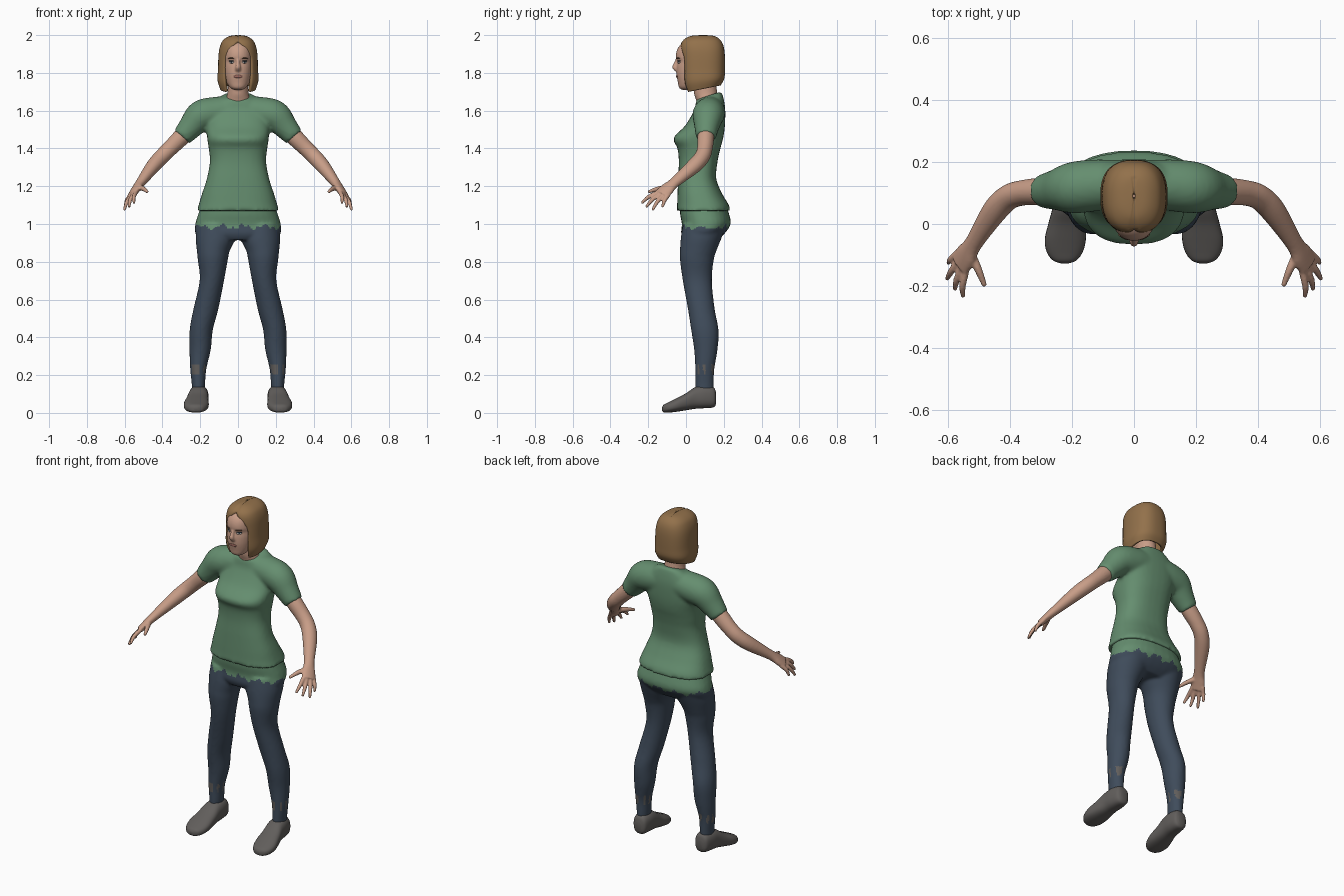
import bpy, bmesh, math
from mathutils import Vector, Matrix
from mathutils.bvhtree import BVHTree

cube = bpy.data.objects.get("Cube")
if cube:
    bpy.data.objects.remove(cube, do_unlink=True)


def material(name, *rgb):
    m = bpy.data.materials.new(name)
    m.use_nodes = True
    m.diffuse_color = (*rgb, 1)
    m.node_tree.nodes["Principled BSDF"].inputs["Base Color"].default_value = (*rgb, 1)
    return m


GREEN = material("shirt green", .13, .27, .16)
DENIM = material("denim blue", .05, .072, .105)
SKIN = material("skin", .58, .34, .245)
HAIR = material("hair brown", .29, .165, .07)
GREY = material("shoe grey", .12, .112, .106)
WHITE = material("eye white", .5, .45, .42)
DARK = material("eye dark", .03, .045, .06)
BROW = material("brow brown", .14, .075, .045)
LIP = material("lip", .38, .16, .13)


def spline(rows, k=5):
    """Smoothly interpolate rows of numbers."""
    out = []
    for i in range(len(rows) - 1):
        four = [rows[max(i - 1, 0)], rows[i], rows[i + 1], rows[min(i + 2, len(rows) - 1)]]
        for j in range(k):
            t = j / k
            out.append([.5 * (2 * b + (c - a) * t + (2*a - 5*b + 4*c - d) * t**2
                              + (3*b - a - 3*c + d) * t**3) for a, b, c, d in zip(*four)])
    return out + [list(rows[-1])]


def power(v, e):
    return math.copysign(abs(v) ** (2 / e), v)


def loft(bm, frames, e=2.0, n=32):
    """Skin a stack of rings given as (centre, half axis, half axis)."""
    rings = []
    for c, u, v in frames:
        angles = [2 * math.pi * i / n for i in range(n)]
        rings.append([bm.verts.new(c + u * power(math.cos(a), e) + v * power(math.sin(a), e))
                      for a in angles])
    for a, b in zip(rings, rings[1:]):
        for i in range(n):
            bm.faces.new((a[i], a[(i + 1) % n], b[(i + 1) % n], b[i]))
    bm.faces.new(rings[0])
    bm.faces.new(rings[-1])


def stack(bm, rows, e=2.0):
    """Level rings: height, x min, x max, y front, y back, tilt."""
    frames = []
    for z, x0, x1, y0, y1, tilt in spline(rows):
        h = (y1 - y0) / 2
        frames.append((Vector(((x0 + x1) / 2, (y0 + y1) / 2, z)),
                       Vector(((x1 - x0) / 2, 0, 0)), Vector((0, h, h * tilt))))
    loft(bm, frames, e)


def centred(rows):
    return [(z, -w, w, y0, y1, t) for z, w, y0, y1, t in rows]


def tube(bm, rows, side, n=20):
    """Limb along a path: x, y, z, width radius, thickness radius."""
    rows = spline(rows)
    pts = [Vector(r[:3]) for r in rows]
    frames = []
    for i, r in enumerate(rows):
        t = (pts[min(i + 1, len(pts) - 1)] - pts[max(i - 1, 0)]).normalized()
        u = (side - t * side.dot(t)).normalized()
        frames.append((pts[i], u * r[3], t.cross(u) * r[4]))
    loft(bm, frames, n=n)


def add_object(name, mesh, mats):
    mesh.name = name
    mesh.materials.clear()
    for m in mats:
        mesh.materials.append(m)
    ob = bpy.data.objects.new(name, mesh)
    bpy.context.collection.objects.link(ob)
    mesh.polygons.foreach_set("use_smooth", [True] * len(mesh.polygons))
    return ob


def finish(name, bm, mats, voxel=0, smooth=4, shell=0):
    """Fuse overlapping lofts into one smooth skin."""
    bmesh.ops.recalc_face_normals(bm, faces=bm.faces)
    mesh = bpy.data.meshes.new(name)
    bm.to_mesh(mesh)
    bm.free()
    ob = add_object(name, mesh, mats)
    if voxel:
        mod = ob.modifiers.new("fuse", 'REMESH')
        mod.mode, mod.voxel_size = 'VOXEL', voxel
        mod = ob.modifiers.new("soften", 'SMOOTH')
        mod.factor, mod.iterations = .5, smooth
    if shell:
        mod = ob.modifiers.new("shell", 'SOLIDIFY')
        mod.thickness, mod.offset = shell, -1
    bpy.context.view_layer.update()
    result = bpy.data.meshes.new_from_object(ob.evaluated_get(bpy.context.evaluated_depsgraph_get()))
    bpy.data.objects.remove(ob)
    return add_object(name, result, mats)


def mirror(ob, name):
    mesh = ob.data.copy()
    mesh.transform(Matrix.Scale(-1, 4, (1, 0, 0)))
    mesh.flip_normals()
    return add_object(name, mesh, list(ob.data.materials))


# Shirt: torso and two sleeves
across = Vector((.38, .92, -.17))
bm = bmesh.new()
stack(bm, centred([
    (1.07, .219, -.05, .233, 0), (1.10, .209, -.047, .227, 0), (1.16, .191, -.045, .192, 0),
    (1.24, .165, -.042, .16, 0), (1.33, .149, -.038, .167, 0), (1.40, .155, -.045, .182, 0),
    (1.455, .163, -.066, .197, 0), (1.52, .167, -.005, .206, 0), (1.6, .158, .04, .208, .05),
    (1.645, .13, .05, .2, .2), (1.672, .09, .053, .19, .32), (1.68, .068, .058, .178, .32)]), 2.5)
for s in (1, -1):
    tube(bm, [(s * x, y, z, r, r) for x, y, z, r in [
        (.05, .128, 1.6, .078), (.12, .125, 1.59, .083), (.195, .117, 1.572, .083),
        (.25, .11, 1.515, .066), (.297, .105, 1.46, .053)]], Vector((0, 1, 0)), 28)
finish("shirt", bm, [GREEN], .01, 5)

# Trousers: hips and two legs
bm = bmesh.new()
stack(bm, centred([(1.13, .185, -.03, .2, 0), (1.06, .208, -.032, .226, 0), (1.0, .226, -.022, .236, 0),
                   (.95, .224, -.026, .205, 0), (.915, .17, -.01, .165, 0)]), 2.3)
leg = [(1.0, .02, .215, -.015, .215, 0), (.93, .012, .224, -.027, .19, 0), (.86, .043, .218, -.032, .162, 0),
       (.81, .054, .213, -.032, .147, 0), (.7, .074, .203, -.017, .137, 0), (.55, .104, .236, .01, .152, 0),
       (.44, .133, .256, .027, .172, 0), (.335, .144, .257, .043, .167, 0), (.23, .168, .253, .049, .15, 0),
       (.15, .174, .245, .049, .147, 0), (.09, .178, .243, .05, .145, 0)]
stack(bm, leg)
stack(bm, [(z, -b, -a, y0, y1, t) for z, a, b, y0, y1, t in leg])
trousers = finish("trousers", bm, [DENIM, GREEN, GREY], .009, 4)
for p in trousers.data.polygons:
    x, y, z = p.center
    if z > .985 + .01 * math.sin(55 * x) + .007 * math.sin(140 * x + 30 * y):
        p.material_index = 1        # shirt colour above a ragged edge
    elif .2 < z < .26 and math.sin(170 * y + 90 * x) > .25 + 12 * abs(z - .23):
        p.material_index = 2        # worn patches at the ankles

# Shoes: centre x, half width, sole and top along y
bm = bmesh.new()
frames = []
for y, x, w, z0, z1 in spline([
        (.16, .205, .02, .05, .10), (.147, .205, .04, .03, .135), (.10, .207, .05, .025, .145),
        (.05, .21, .053, .022, .137), (0, .216, .06, .014, .104), (-.05, .221, .066, .006, .078),
        (-.09, .223, .058, .002, .058), (-.117, .223, .038, .003, .044), (-.127, .223, .012, .01, .03)]):
    frames.append((Vector((x, y, (z0 + z1) / 2)), Vector((w, 0, 0)), Vector((0, 0, (z1 - z0) / 2))))
loft(bm, frames, 2.5, 28)
mirror(finish("left_shoe", bm, [GREY]), "right_shoe")

# Arms with palm, four fingers and thumb
bm = bmesh.new()
tube(bm, [(.24, .11, 1.525, .04, .042), (.30, .105, 1.46, .044, .046), (.36, .1, 1.4, .041, .042),
          (.405, .085, 1.355, .041, .041), (.45, .04, 1.305, .041, .038), (.515, -.06, 1.22, .03, .025),
          (.54, -.1, 1.185, .04, .021), (.56, -.13, 1.155, .042, .018)], across)
tips = [(.55, -.235, 1.11), (.577, -.212, 1.088), (.602, -.178, 1.072), (.598, -.125, 1.088)]
for i, tip in enumerate(tips):
    base = Vector((.553, -.12, 1.162)) + across * (.021 * (i - 1.5))
    tip = Vector(tip)
    mid = base.lerp(tip, .55) + Vector((.006, -.004, .006))
    tube(bm, [(*base, .012, .012), (*mid, .011, .011), (*tip, .007, .007)], Vector((1, 0, .3)), 12)
tube(bm, [(.53, -.085, 1.195, .015, .015), (.502, -.145, 1.187, .013, .013),
          (.48, -.2, 1.17, .008, .008)], Vector((1, 0, .3)), 12)
mirror(finish("left_arm", bm, [SKIN], .005, 3), "right_arm")

# Head, neck and nose
bm = bmesh.new()
stack(bm, centred([
    (1.71, .022, -.02, .03, 0), (1.722, .042, -.037, .055, 0), (1.75, .06, -.043, .09, 0),
    (1.79, .071, -.05, .125, 0), (1.83, .076, -.05, .145, 0), (1.86, .077, -.046, .155, 0),
    (1.885, .077, -.054, .16, 0), (1.92, .074, -.048, .16, 0), (1.95, .065, -.028, .155, 0),
    (1.975, .04, .01, .13, 0)]), 2.2)
stack(bm, centred([(1.6, .08, .065, .18, 0), (1.65, .068, .055, .175, 0), (1.69, .056, .043, .166, 0),
                   (1.74, .052, .04, .16, 0), (1.8, .05, .04, .15, 0)]))
tube(bm, [(0, -.044, 1.878, .009, .008), (0, -.056, 1.845, .011, .011), (0, -.06, 1.83, .014, .013),
          (0, -.046, 1.812, .016, .01)], Vector((1, 0, 0)), 14)
head = finish("head", bm, [SKIN], .005, 3)

# Thin facial features laid on the face surface
face = BVHTree.FromPolygons([v.co for v in head.data.vertices], [p.vertices[:] for p in head.data.polygons])


def feature(name, mat, x, z, w, h, thick=.004, roll=0):
    hit, normal, _, _ = face.ray_cast(Vector((x, -1, z)), Vector((0, 1, 0)))
    bm = bmesh.new()
    turn = normal.to_track_quat('Z', 'Y').to_matrix().to_4x4()
    place = Matrix.Translation(hit) @ turn @ Matrix.Rotation(roll, 4, 'Z')
    bmesh.ops.create_uvsphere(bm, u_segments=16, v_segments=8, radius=1,
                              matrix=place @ Matrix.Diagonal((w, h, thick, 1)))
    finish(name, bm, [mat])


for side, s in (("left", 1), ("right", -1)):
    feature(side + "_eye", WHITE, s * .034, 1.857, .015, .007)
    feature(side + "_iris", DARK, s * .034, 1.857, .007, .007, .0049)
    feature(side + "_lash", DARK, s * .035, 1.863, .016, .0025, .0045)
    feature(side + "_brow", BROW, s * .036, 1.877, .019, .004, .004)
feature("mouth", LIP, 0, 1.781, .025, .008)

# Bob hair: open at the face, parted in the middle
bm = bmesh.new()
grid, cols, e = [], 48, 2.5
for z, cy, rx, ry, gap, lift in spline([
        (1.715, .09, .094, .094, .062, .2), (1.76, .09, .108, .113, .07, .1), (1.82, .089, .106, .117, .073, 0),
        (1.88, .088, .104, .118, .07, 0), (1.92, .086, .1, .117, .05, 0), (1.95, .084, .092, .112, .018, 0),
        (1.972, .084, .08, .1, 0, 0), (1.988, .086, .06, .08, 0, 0), (1.997, .088, .036, .054, 0, 0),
        (2.0, .09, .004, .006, 0, 0)]):
    a = math.asin(max(gap / rx, 0) ** (e / 2))
    row = []
    for j in range(cols + 1):
        t = a + (2 * math.pi - 2 * a) * j / cols
        x, y = rx * power(math.sin(t), e), cy - ry * power(math.cos(t), e)
        part = .005 if abs(x) < .002 and z > 1.95 and y < .15 else 0
        row.append(bm.verts.new((x, y, z + lift * (y - cy) - part)))
    grid.append(row)
for a, b in zip(grid, grid[1:]):
    for j in range(cols):
        bm.faces.new((a[j], a[j + 1], b[j + 1], b[j]))
bmesh.ops.remove_doubles(bm, verts=bm.verts, dist=.0004)
finish("hair", bm, [HAIR], shell=.016)
